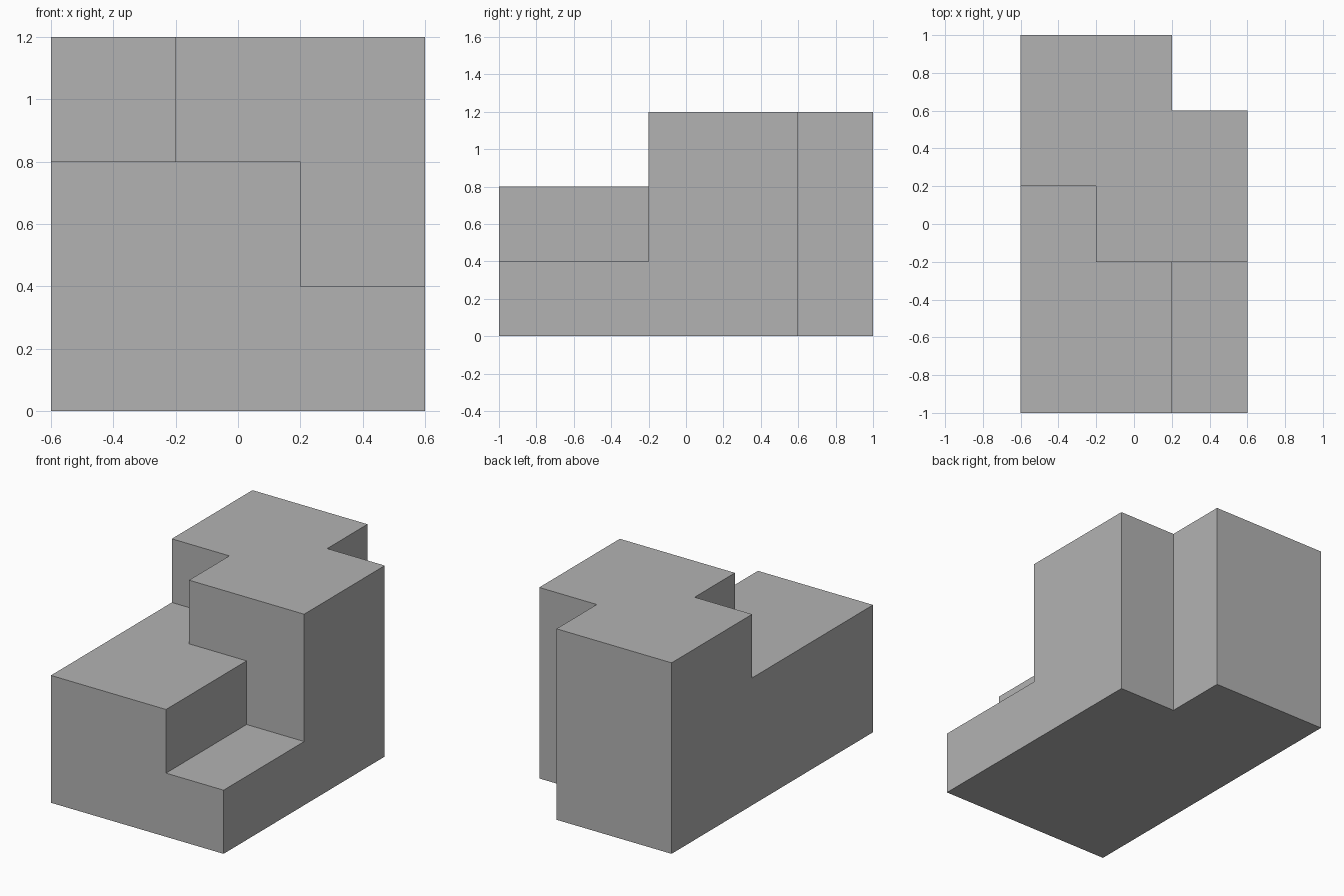
import bpy
import bmesh
import math
from mathutils import Vector

cube = bpy.data.objects.get("Cube")
if cube:
    bpy.data.objects.remove(cube, do_unlink=True)

# Plain grey material
GREY = (0.45, 0.45, 0.45, 1.0)
grey = bpy.data.materials.new("plain grey")
grey.use_nodes = True
grey.diffuse_color = GREY
grey.node_tree.nodes["Principled BSDF"].inputs["Base Color"].default_value = GREY

# Block heights in units of one cell: rows run front to back, columns right to left
CELL = 0.4
HEIGHTS = ["221", "221", "233", "333", "330"]
ORIGIN = Vector((-0.6, -1.0, 0.0))

filled = {(x, y, z)
          for y, row in enumerate(HEIGHTS)
          for x, height in enumerate(row)
          for z in range(int(height))}


def add_side(bm, cell, axis, sign):
    """Add the square side of a cell that faces along the signed axis."""
    normal, u, v = Vector(), Vector(), Vector()
    normal[axis] = sign
    u[(axis + 1) % 3] = 1
    v = normal.cross(u)
    centre = Vector(cell) + Vector((0.5, 0.5, 0.5)) + normal / 2
    corners = [centre + (u * a + v * b) / 2
               for a, b in ((-1, -1), (1, -1), (1, 1), (-1, 1))]
    bm.faces.new([bm.verts.new(ORIGIN + c * CELL) for c in corners])


# Outer skin only: keep the sides with no neighbouring cell
bm = bmesh.new()
for cell in sorted(filled):
    for axis in range(3):
        for sign in (-1, 1):
            neighbour = list(cell)
            neighbour[axis] += sign
            if tuple(neighbour) not in filled:
                add_side(bm, cell, axis, sign)

# Weld the skin and merge coplanar squares into clean flat faces
bmesh.ops.remove_doubles(bm, verts=bm.verts[:], dist=0.001)
bmesh.ops.dissolve_limit(bm, angle_limit=math.radians(1),
                         verts=bm.verts[:], edges=bm.edges[:])
bmesh.ops.recalc_face_normals(bm, faces=bm.faces[:])

mesh = bpy.data.meshes.new("stepped_block")
bm.to_mesh(mesh)
bm.free()
mesh.materials.append(grey)
block = bpy.data.objects.new("stepped_block", mesh)
bpy.context.collection.objects.link(block)
